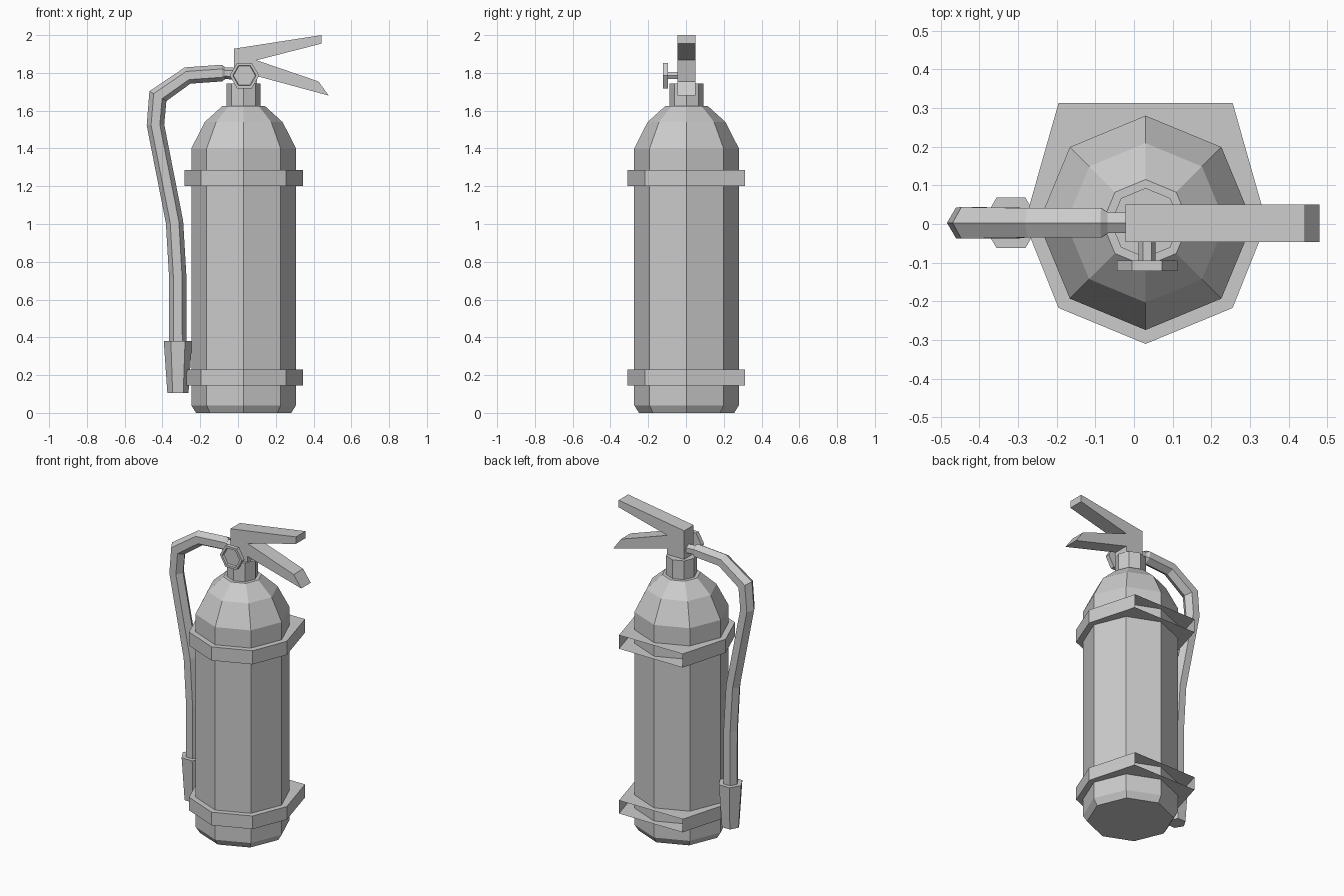
import bpy, bmesh
from math import sin, cos, pi
from mathutils import Vector

if "Cube" in bpy.data.objects:
    bpy.data.objects.remove(bpy.data.objects["Cube"])

GREY = (0.6, 0.6, 0.6, 1)
grey = bpy.data.materials.new("plain_grey")
grey.use_nodes = True
grey.diffuse_color = GREY
grey.node_tree.nodes["Principled BSDF"].inputs["Base Color"].default_value = GREY

CX, CY = 0.03, 0.003  # axis of the cylinder


def finish(name, bm, recalc=True):
    if recalc:
        bmesh.ops.recalc_face_normals(bm, faces=bm.faces)
    mesh = bpy.data.meshes.new(name)
    bm.to_mesh(mesh)
    bm.free()
    mesh.materials.append(grey)
    obj = bpy.data.objects.new(name, mesh)
    bpy.context.collection.objects.link(obj)
    return obj


def skin(bm, rings):
    """Join rings of points with quads and cap both ends."""
    rows = [[bm.verts.new(p) for p in ring] for ring in rings]
    n = len(rows[0])
    for a, b in zip(rows, rows[1:]):
        for i in range(n):
            j = (i + 1) % n
            bm.faces.new((a[i], a[j], b[j], b[i]))
    bm.faces.new(rows[0][::-1])
    bm.faces.new(rows[-1])
    return rows


def lathe(name, profile, sides=8):
    bm = bmesh.new()
    skin(bm, [[(CX + r * cos(2 * pi * i / sides), CY + r * sin(2 * pi * i / sides), z)
               for i in range(sides)] for r, z in profile])
    return finish(name, bm)


def tube(name, path, sides=6):
    """Mitred tube along (x, z, radius) points lying in the plane y = CY."""
    pts = [Vector((x, 0, z)) for x, z, r in path]
    rings = []
    for k, p in enumerate(pts):
        before = (p - pts[max(k - 1, 0)]).normalized()
        after = (pts[min(k + 1, len(pts) - 1)] - p).normalized()
        t = (before + after).normalized()
        mitre = 1 / max(t.dot(after if after.length else before), 0.5)
        normal = Vector((t.z, 0, -t.x)) * mitre
        r = path[k][2]
        rings.append([p + Vector((0, CY, 0)) + normal * r * cos(2 * pi * i / sides)
                      + Vector((0, r * sin(2 * pi * i / sides), 0)) for i in range(sides)])
    bm = bmesh.new()
    skin(bm, rings)
    return finish(name, bm)


# Cylinder with shoulder, and neck
lathe("cylinder", [(0.252, 0), (0.277, 0.04), (0.277, 1.4), (0.206, 1.54), (0.112, 1.625)])
lathe("neck", [(0.09, 1.6), (0.09, 1.745)])


# Mounting bands: plates and outer wall, open at the flat back
def band(name, low, high):
    outline = [(0.225, 0.31), (0.313, 0), (0.225, -0.22), (0, -0.313),
               (-0.225, -0.22), (-0.313, 0), (-0.225, 0.31)]
    bm = bmesh.new()
    bottom, top = [[bm.verts.new((CX + x, CY + y, z)) for x, y in outline]
                   for z in (low, high)]
    for i in range(len(outline) - 1):
        bm.faces.new((bottom[i + 1], bottom[i], top[i], top[i + 1]))
    bm.faces.new(bottom)
    bm.faces.new(top[::-1])
    finish(name, bm)


band("lower_band", 0.146, 0.23)
band("upper_band", 1.2, 1.287)

# Hose, its connector and the nozzle
tube("hose", [(-0.068, 1.799, 0.032), (-0.085, 1.799, 0.044), (-0.267, 1.786, 0.044),
              (-0.424, 1.677, 0.047), (-0.437, 1.525, 0.046), (-0.336, 1.01, 0.046),
              (-0.319, 0.72, 0.046), (-0.318, 0.36, 0.046)])
tube("hose_connector", [(0, 1.795, 0.031), (-0.08, 1.799, 0.031)])
tube("nozzle", [(-0.318, 0.38, 0.075), (-0.318, 0.105, 0.056)])


# Valve block with the two levers, one extruded profile
profile = [(-0.022, 1.745), (0.1, 1.745), (0.1, 1.783), (0.48, 1.68), (0.426, 1.755),
           (0.098, 1.867), (0.442, 1.955), (0.442, 2.0), (-0.022, 1.928)]
bm = bmesh.new()
skin(bm, [[(x, y, z) for x, z in profile] for y in (-0.046, 0.05)])
finish("valve_levers", bm)


# Pressure gauge: stem and hexagonal dial with a recessed face
def hexagon(radius, y):
    return [(0.034 + radius * cos(pi * i / 3), y, 1.786 + radius * sin(pi * i / 3))
            for i in range(6)]


bm = bmesh.new()
skin(bm, [hexagon(0.022, -0.1), hexagon(0.022, -0.04)])
finish("gauge_stem", bm)
bm = bmesh.new()
skin(bm, [hexagon(0.058, -0.108), hexagon(0.062, -0.121),
          hexagon(0.078, -0.121), hexagon(0.078, -0.094)])
finish("gauge_dial", bm)
